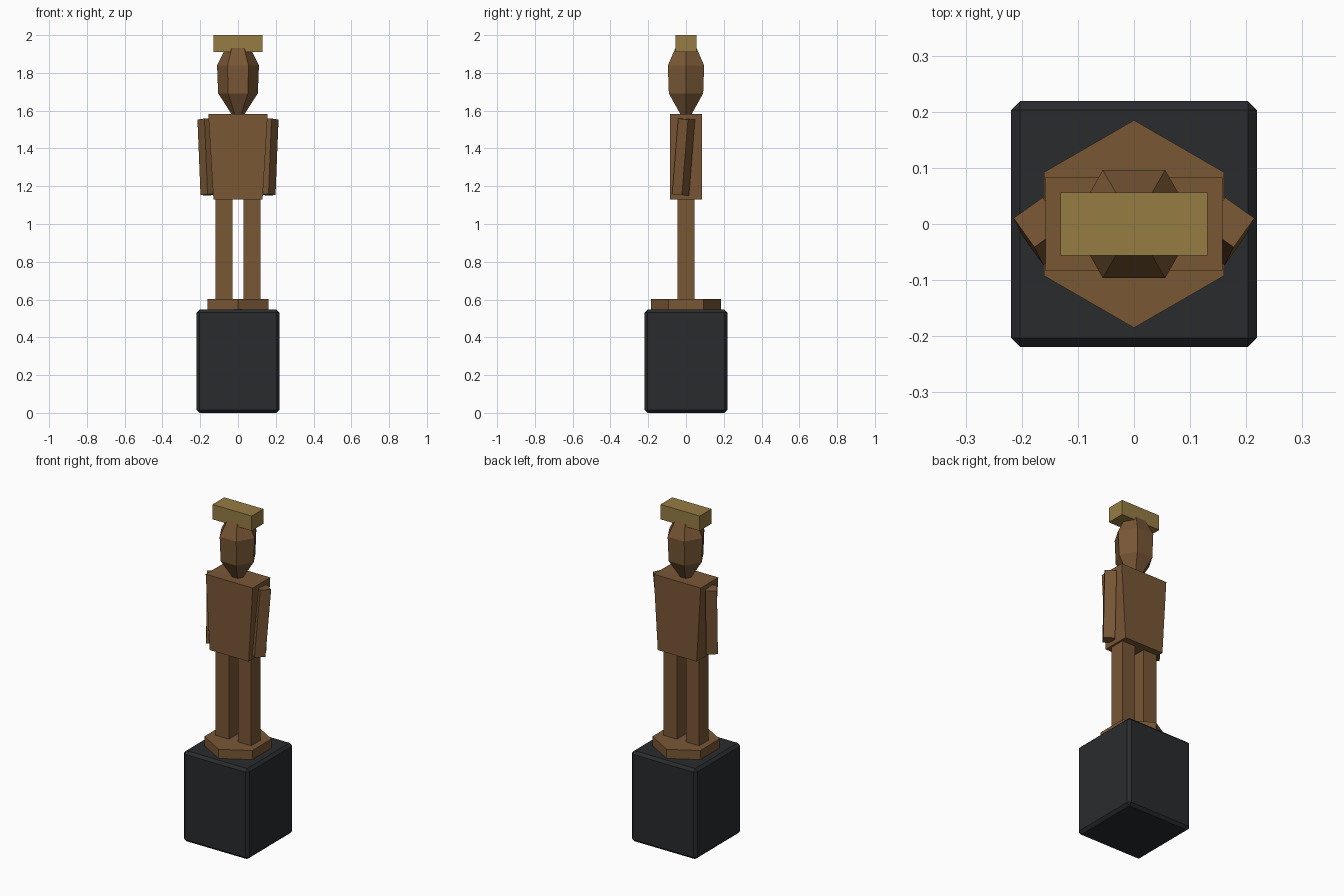
import bpy, bmesh
from math import cos, sin, pi, radians
from mathutils import Matrix, Vector

if "Cube" in bpy.data.objects:
    bpy.data.objects.remove(bpy.data.objects["Cube"])


def material(name, rgb):
    m = bpy.data.materials.new(name)
    m.diffuse_color = (*rgb, 1)
    m.use_nodes = True
    m.node_tree.nodes["Principled BSDF"].inputs["Base Color"].default_value = m.diffuse_color
    return m


WOOD = material("carved_wood", (0.19, 0.095, 0.036))
STONE = material("dark_stone", (0.022, 0.024, 0.027))
BRASS = material("aged_brass", (0.30, 0.20, 0.055))


def add_object(name, bm, mat):
    bmesh.ops.recalc_face_normals(bm, faces=bm.faces)
    me = bpy.data.meshes.new(name)
    bm.to_mesh(me)
    bm.free()
    me.materials.append(mat)
    ob = bpy.data.objects.new(name, me)
    bpy.context.collection.objects.link(ob)
    return ob


def box(name, center, size, mat, rotation=Matrix(), top_scale=1.0):
    bm = bmesh.new()
    bmesh.ops.create_cube(bm, size=1)
    for v in bm.verts:
        if v.co.z > 0:
            v.co.x *= top_scale
        v.co = Vector(a * b for a, b in zip(v.co, size))
    bm.transform(Matrix.Translation(center) @ rotation)
    return add_object(name, bm, mat)


def hex_loft(name, profile, mat, turn=0.0):
    """Stack of six-sided rings given as (radius, z)."""
    bm = bmesh.new()
    rings = [[bm.verts.new((r * cos(turn + i * pi / 3), r * sin(turn + i * pi / 3), z))
              for i in range(6)] for r, z in profile]
    for a, b in zip(rings, rings[1:]):
        for i in range(6):
            j = (i + 1) % 6
            bm.faces.new((a[i], a[j], b[j], b[i]))
    bm.faces.new(rings[0][::-1])
    bm.faces.new(rings[-1])
    return add_object(name, bm, mat)


# Chamfered pedestal and hexagonal foot plate
pedestal = box("pedestal", (0, 0, 0.274), (0.438, 0.438, 0.548), STONE)
bevel = pedestal.modifiers.new("chamfer", 'BEVEL')
bevel.width = 0.016
bevel.segments = 1
hex_loft("foot_plate", [(0.185, 0.545), (0.185, 0.603)], WOOD, turn=pi / 2)

# Legs and arms, mirrored left and right
for side, s in (("left", -1), ("right", 1)):
    box(f"{side}_leg", (s * 0.075, 0, 0.867), (0.09, 0.09, 0.535), WOOD)
    tilt = (Matrix.Rotation(-0.08, 4, 'X') @ Matrix.Rotation(s * 0.04, 4, 'Y')
            @ Matrix.Rotation(radians(-s * 35.4), 4, 'Z'))
    box(f"{side}_arm", (s * 0.162, -0.013, 1.355), (0.064, 0.064, 0.402), WOOD, tilt)

# Torso, wider at the shoulders
box("torso", (0, 0, 1.356), (0.26, 0.168, 0.452), WOOD, top_scale=1.21)

# Faceted head tapering to the neck
hex_loft("head", [(0.03, 1.575), (0.105, 1.692), (0.111, 1.84), (0.042, 1.975)], WOOD)

# Flat slab headdress
box("headdress", (0, 0, 1.955), (0.262, 0.112, 0.09), BRASS)
